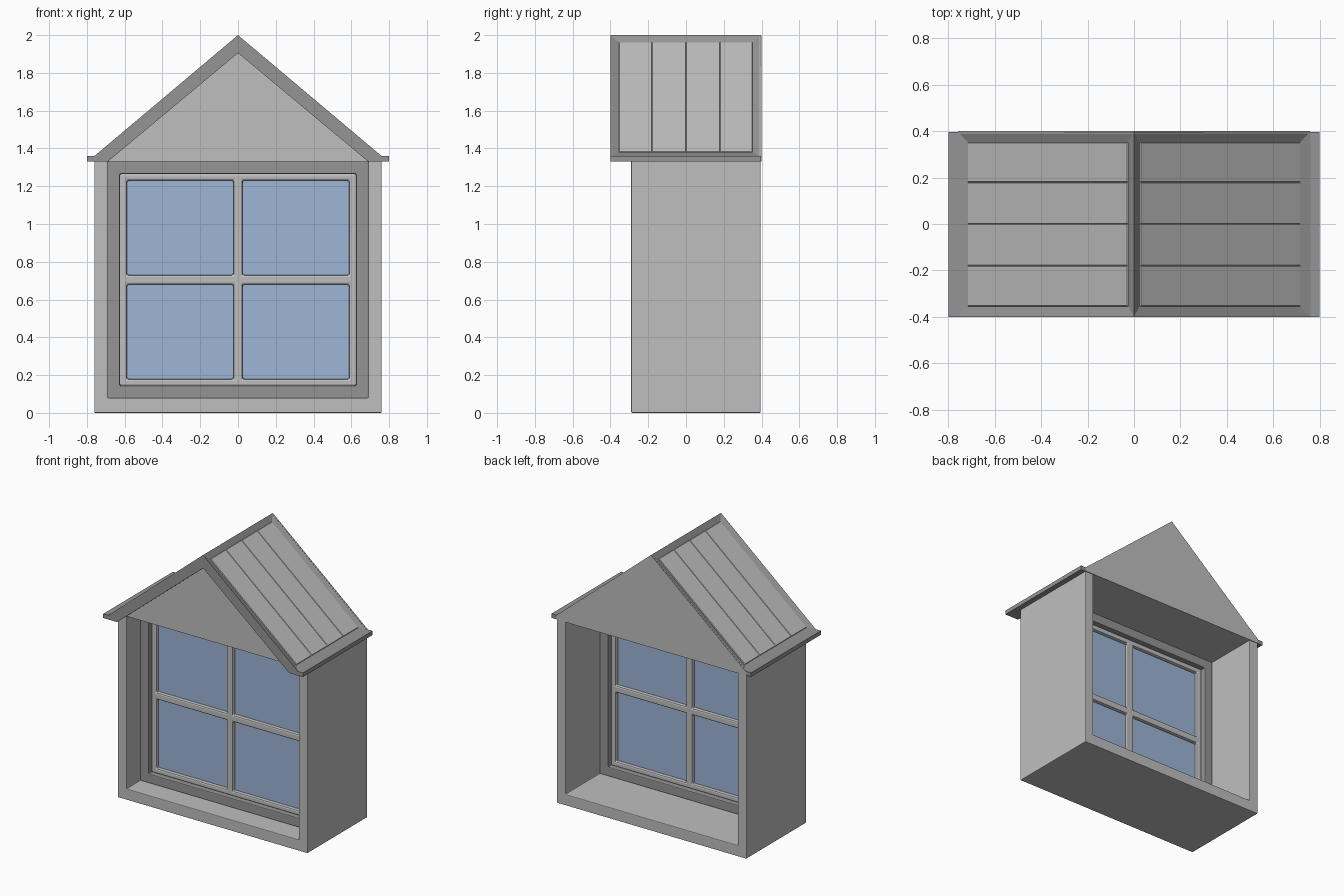
import bpy, bmesh
from mathutils import Vector

cube = bpy.data.objects.get("Cube")
if cube:
    bpy.data.objects.remove(cube, do_unlink=True)


def material(name, rgb):
    mat = bpy.data.materials.new(name)
    mat.use_nodes = True
    mat.diffuse_color = (*rgb, 1)
    mat.node_tree.nodes["Principled BSDF"].inputs["Base Color"].default_value = (*rgb, 1)
    return mat


LIGHT = material("light grey", (0.52, 0.52, 0.52))
DARK = material("dark grey", (0.30, 0.30, 0.30))
GLASS = material("pale blue glass", (0.34, 0.46, 0.68))


def finish(name, bm, mats, bevel=0):
    bmesh.ops.recalc_face_normals(bm, faces=bm.faces)
    mesh = bpy.data.meshes.new(name)
    bm.to_mesh(mesh)
    bm.free()
    for mat in mats:
        mesh.materials.append(mat)
    obj = bpy.data.objects.new(name, mesh)
    bpy.context.collection.objects.link(obj)
    if bevel:
        mod = obj.modifiers.new("soft edges", "BEVEL")
        mod.width = bevel
        mod.segments = 2
        mod.limit_method = "ANGLE"
    return obj


def prism(outline, y0, y1):
    """Extrude an (x, z) outline along y."""
    bm = bmesh.new()
    front = [bm.verts.new((x, y0, z)) for x, z in outline]
    back = [bm.verts.new((x, y1, z)) for x, z in outline]
    bm.faces.new(front)
    bm.faces.new(back[::-1])
    for i in range(len(outline)):
        bm.faces.new((front[i - 1], front[i], back[i], back[i - 1]))
    return bm


def lattice(xs, zs, holes, y0, y1):
    """Solid grid of cells in x and z, with the hole cells left open."""
    bm = bmesh.new()
    verts = {(i, j, k): bm.verts.new((x, y, z)) for i, x in enumerate(xs)
             for j, z in enumerate(zs) for k, y in enumerate((y0, y1))}
    cells = {(i, j) for i in range(len(xs) - 1) for j in range(len(zs) - 1)} - set(holes)
    for i, j in cells:
        loop = [(i, j), (i + 1, j), (i + 1, j + 1), (i, j + 1)]
        for k in (0, 1):
            bm.faces.new([verts[(*p, k)] for p in loop])
        # Side walls only where there is no neighbouring cell
        for n, (di, dj) in enumerate([(0, -1), (1, 0), (0, 1), (-1, 0)]):
            if (i + di, j + dj) not in cells:
                a, b = loop[n], loop[(n + 1) % 4]
                bm.faces.new([verts[(*a, 0)], verts[(*b, 0)], verts[(*b, 1)], verts[(*a, 1)]])
    bmesh.ops.delete(bm, geom=[v for v in bm.verts if not v.link_faces], context="VERTS")
    return bm


def mirrored(points):
    """Right-hand half from the centre outwards, plus its mirror."""
    return points + [(-x, z) for x, z in reversed(points) if x > 0]


# Open box: floor and two side walls
finish("body_walls", lattice([-0.76, -0.69, 0.69, 0.76], [0, 0.08, 1.335],
                             [(1, 1)], -0.29, 0.395), [LIGHT], 0.005)

# Outer window frame
finish("window_frame", lattice([-0.692, -0.625, 0.625, 0.692], [0.078, 0.145, 1.265, 1.332],
                               [(1, 1)], -0.13, 0.0), [DARK], 0.006)

# Sash with crossing bars
finish("window_sash", lattice([-0.627, -0.587, -0.025, 0.025, 0.587, 0.627],
                              [0.143, 0.18, 0.68, 0.73, 1.23, 1.267],
                              [(i, j) for i in (1, 3) for j in (1, 3)],
                              -0.095, -0.035), [LIGHT], 0.01)

# Glass sheet
finish("window_glass", lattice([-0.6, 0.6], [0.16, 1.25], [], -0.07, -0.06), [GLASS])

# Solid gable under the roof, and the full-height sheet closing the back
finish("gable", prism(mirrored([(0, 1.915), (0.70, 1.33)]), -0.29, 0.39), [LIGHT])
finish("back_sheet", prism(mirrored([(0, 1.998), (0.759, 1.36), (0.759, 1.33)]),
                           0.39, 0.4), [LIGHT])

# Roof shell with eave lips
half = [(0, 2.0), (0.76, 1.36), (0.80, 1.36), (0.80, 1.33), (0.69, 1.33), (0, 1.905)]
roof = prism(half[:-1] + [half[-1]] + [(-x, z) for x, z in reversed(half[1:-1])],
             -0.4, 0.397)
bmesh.ops.recalc_face_normals(roof, faces=roof.faces)
roof.normal_update()
slopes = [f for f in roof.faces if 0.5 < f.normal.z < 0.95]

# Sunken panels on both slopes
bmesh.ops.inset_individual(roof, faces=slopes, thickness=0.045, depth=-0.015,
                           use_even_offset=True)
for f in slopes:
    f.material_index = 1

# Split each panel into planks and raise them to leave narrow grooves
for y in (-0.18, 0, 0.18):
    panel = [f for f in roof.faces if f.material_index == 1]
    geom = panel + list({e for f in panel for e in f.edges}) + list({v for f in panel for v in f.verts})
    bmesh.ops.bisect_plane(roof, geom=geom, plane_co=Vector((0, y, 0)),
                           plane_no=Vector((0, 1, 0)))
planks = [f for f in roof.faces if f.material_index == 1]
bmesh.ops.inset_individual(roof, faces=planks, thickness=0.003, depth=0.005,
                           use_even_offset=True)
finish("roof", roof, [DARK, LIGHT])
